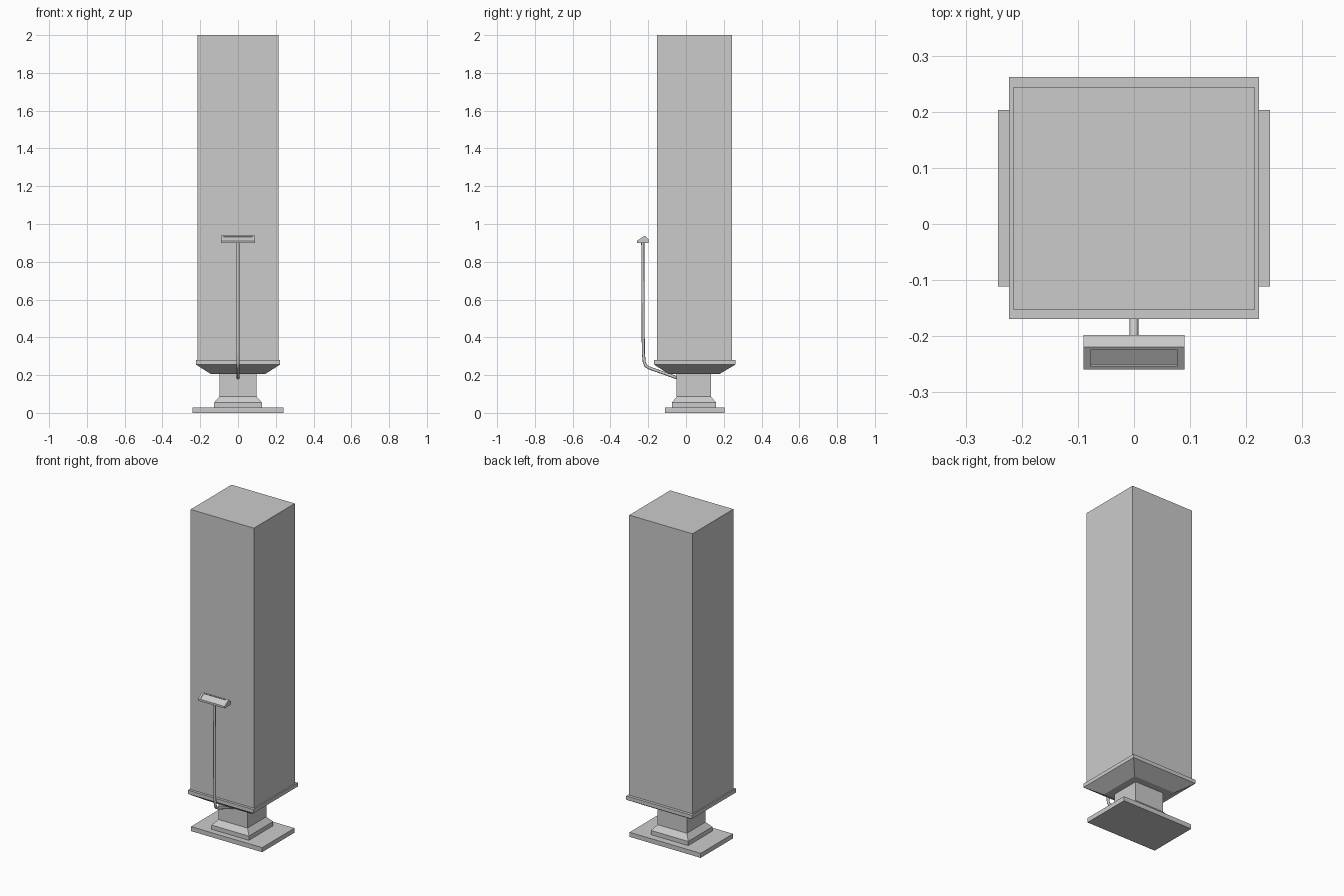
import bpy, bmesh

if "Cube" in bpy.data.objects:
    bpy.data.objects.remove(bpy.data.objects["Cube"])


def finish(name, bm):
    bmesh.ops.recalc_face_normals(bm, faces=bm.faces)
    mesh = bpy.data.meshes.new(name)
    bm.to_mesh(mesh)
    bm.free()
    obj = bpy.data.objects.new(name, mesh)
    bpy.context.collection.objects.link(obj)
    return obj


def stack(name, rings):
    """Closed solid lofted through rectangles (z, half width, y min, y max)."""
    bm = bmesh.new()
    loops = [[bm.verts.new(p) for p in
              ((-x, y0, z), (x, y0, z), (x, y1, z), (-x, y1, z))]
             for z, x, y0, y1 in rings]
    for a, b in zip(loops, loops[1:]):
        for i in range(4):
            j = (i + 1) % 4
            bm.faces.new((a[i], a[j], b[j], b[i]))
    bm.faces.new(loops[0][::-1])
    bm.faces.new(loops[-1])
    return finish(name, bm)


# Foot, stepped plinth and neck
stack("base_plate", [(0, .242, -.111, .203), (.028, .242, -.111, .203)])
stack("plinth", [(.028, .127, -.075, .160), (.054, .127, -.075, .160),
                 (.086, .099, -.049, .133)])
stack("neck", [(.08, .099, -.049, .133), (.21, .099, -.049, .133)])

# Flared tray with rim, and the tall display body
stack("tray", [(.205, .143, -.091, .176), (.256, .223, -.169, .262),
               (.279, .223, -.169, .262)])
stack("body", [(.279, .215, -.153, .244), (2.0, .215, -.153, .244)])

# Bent rod carrying the panel
curve = bpy.data.curves.new("rod", 'CURVE')
curve.dimensions = '3D'
curve.bevel_depth = .008
curve.bevel_resolution = 2
curve.use_fill_caps = True
path = [(-.04, .183), (-.195, .238), (-.212, .248), (-.221, .268),
        (-.226, .32), (-.229, .905)]
spline = curve.splines.new('POLY')
spline.points.add(len(path) - 1)
for point, (y, z) in zip(spline.points, path):
    point.co = (0, y, z, 1)
bpy.context.collection.objects.link(bpy.data.objects.new("rod", curve))

# Wedge-shaped panel with a recessed slot in its sloping front
profile = [(-.259, .899), (-.259, .911), (-.219, .938), (-.198, .920), (-.198, .899)]
bm = bmesh.new()
left = [bm.verts.new((-.09, y, z)) for y, z in profile]
right = [bm.verts.new((.09, y, z)) for y, z in profile]
sides = []
for i in range(len(profile)):
    j = (i + 1) % len(profile)
    sides.append(bm.faces.new((left[i], left[j], right[j], right[i])))
bm.faces.new(left)
bm.faces.new(right[::-1])
bmesh.ops.recalc_face_normals(bm, faces=bm.faces)
slope = sides[1]
bmesh.ops.inset_region(bm, faces=[slope], thickness=.009)
for v in slope.verts:
    v.co.x *= .075 / .081
bmesh.ops.inset_region(bm, faces=[slope], thickness=.0005, depth=-.004)
finish("panel", bm)
